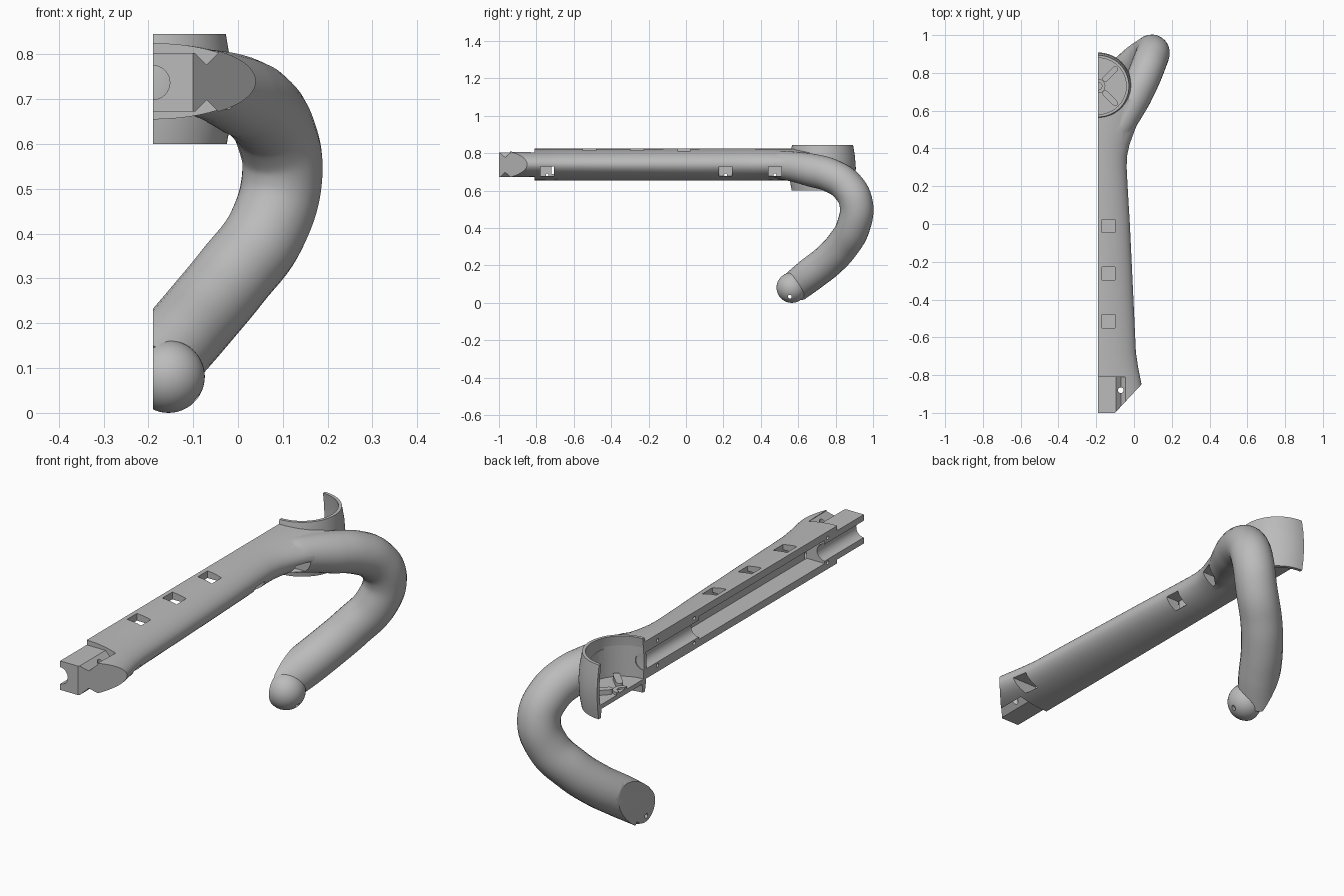
import bpy, bmesh, math
from mathutils import Matrix, Vector

cube = bpy.data.objects.get("Cube")
if cube:
    bpy.data.objects.remove(cube, do_unlink=True)

grey = bpy.data.materials.new("plain grey")
grey.use_nodes = True
grey.diffuse_color = (0.5, 0.5, 0.5, 1)
grey.node_tree.nodes["Principled BSDF"].inputs["Base Color"].default_value = (0.5, 0.5, 0.5, 1)

CUT_X = -0.19      # flat split plane
MID_Z = 0.74       # height of the bar axis
CUP_Y = 0.73


def finish_mesh(bm, name):
    bmesh.ops.remove_doubles(bm, verts=bm.verts, dist=0.0001)
    bmesh.ops.recalc_face_normals(bm, faces=bm.faces)
    mesh = bpy.data.meshes.new(name)
    bm.to_mesh(mesh)
    bm.free()
    mesh.materials.append(grey)
    ob = bpy.data.objects.new(name, mesh)
    bpy.context.collection.objects.link(ob)
    return ob


def box(name, x, y, z):
    bm = bmesh.new()
    bmesh.ops.create_cube(bm, size=1)
    for v in bm.verts:
        v.co = Vector([(a + b) / 2 + c * (b - a) for c, (a, b) in zip(v.co, (x, y, z))])
    return finish_mesh(bm, name)


def turned_box(name, centre, size, angle, axis):
    bm = bmesh.new()
    bmesh.ops.create_cube(bm, size=1)
    move = Matrix.Translation(centre) @ Matrix.Rotation(angle, 4, axis) @ Matrix.Diagonal((*size, 1))
    bmesh.ops.transform(bm, matrix=move, verts=bm.verts)
    return finish_mesh(bm, name)


def rod(name, start, end, radius, sides=32):
    start, end = Vector(start), Vector(end)
    line = end - start
    bm = bmesh.new()
    bmesh.ops.create_cone(bm, cap_ends=True, segments=sides, radius1=radius, radius2=radius,
                          depth=line.length)
    move = Matrix.Translation((start + end) / 2) @ line.to_track_quat('Z', 'Y').to_matrix().to_4x4()
    bmesh.ops.transform(bm, matrix=move, verts=bm.verts)
    return finish_mesh(bm, name)


def loft(name, rings):
    bm = bmesh.new()
    loops = [[bm.verts.new(p) for p in ring] for ring in rings]
    for a, b in zip(loops, loops[1:]):
        for i in range(len(a)):
            j = (i + 1) % len(a)
            bm.faces.new((a[i], a[j], b[j], b[i]))
    bm.faces.new(loops[0])
    bm.faces.new(loops[-1])
    return finish_mesh(bm, name)


def combine(ob, tool, operation='DIFFERENCE'):
    tool.hide_render = True
    mod = ob.modifiers.new("combine", 'BOOLEAN')
    mod.operation, mod.solver, mod.object = operation, 'EXACT', tool
    bpy.context.view_layer.objects.active = ob
    bpy.ops.object.modifier_apply(modifier=mod.name)
    bpy.data.objects.remove(tool, do_unlink=True)


def trim_and_shade(ob):
    combine(ob, box("split", (-1.2, CUT_X), (-2, 2), (-1, 2)))
    bpy.ops.object.select_all(action='DESELECT')
    ob.select_set(True)
    bpy.context.view_layer.objects.active = ob
    bpy.ops.object.shade_smooth_by_angle(angle=math.radians(35))


# Long bar: elliptical sections, narrow in the middle and flaring into the handle
widths = [(-1, .25), (-.85, .23), (-.76, .212), (-.68, .20), (-.4, .187), (0, .168),
          (.2, .156), (.3, .151), (.36, .153), (.42, .166), (.48, .188), (.54, .211),
          (.60, .228), (.66, .232)]
turns = [2 * math.pi * i / 64 for i in range(64)]
body = loft("body_with_handle", [[(CUT_X + w * math.cos(t), y, MID_Z + .085 * math.sin(t))
                                  for t in turns] for y, w in widths])

# Curved handle sweeping out, down and back: x, y, z, thickness
path = [(-.135, .40, .738, .6), (-.075, .52, .735, .85), (.003, .675, .708, .99),
        (.05, .775, .68, 1), (.083, .858, .627, 1), (.099, .909, .535, 1),
        (.065, .895, .41, 1), (-.012, .835, .305, 1), (-.078, .76, .225, 1),
        (-.14, .668, .153, 1), (-.2, .585, .088, .95)]
curve = bpy.data.curves.new("handle", 'CURVE')
curve.dimensions = '3D'
curve.bevel_depth = .09
curve.bevel_resolution = 10
curve.resolution_u = 8
curve.use_fill_caps = True
spline = curve.splines.new('BEZIER')
spline.bezier_points.add(len(path) - 1)
for point, (*co, thickness) in zip(spline.bezier_points, path):
    point.co = co
    point.radius = thickness
    point.handle_left_type = point.handle_right_type = 'AUTO'
holder = bpy.data.objects.new("handle_path", curve)
bpy.context.collection.objects.link(holder)
bpy.context.view_layer.update()
bm = bmesh.new()
bm.from_mesh(holder.evaluated_get(bpy.context.evaluated_depsgraph_get()).to_mesh())
handle = finish_mesh(bm, "handle")
bpy.data.objects.remove(holder, do_unlink=True)
combine(body, handle, 'UNION')

# Rounded handle tip with a small cord hole
bm = bmesh.new()
bmesh.ops.create_uvsphere(bm, u_segments=40, v_segments=24, radius=.081,
                          matrix=Matrix.Translation((-.155, .565, .081)))
combine(body, finish_mesh(bm, "tip"), 'UNION')
combine(body, rod("cord_hole", (-.3, .555, .033), (.1, .555, .033), .01))

# Front joint: slanted side, stepped block and V grooves
normal = Vector((.73, -.68, 0))
combine(body, turned_box("slant", Vector((-.03, -.925, MID_Z)) + normal * .25,
                         (.5, .5, .5), math.atan2(normal.y, normal.x), 'Z'))
for low, high, edge in ((.803, .9, .803), (.6, .672, .672)):
    combine(body, box("step", (-.5, -.045), (-1.1, -.81), (low, high)))
    combine(body, turned_box("groove", (-.07, -.96, edge), (.037, .3, .037), math.pi / 4, 'Y'))
combine(body, rod("pin_hole", (-.07, -.88, .5), (-.07, -.88, 1), .015))

# Inner cable bore and long recess along the split
combine(body, rod("bore", (CUT_X, -1.1, MID_Z - .003), (CUT_X, .75, MID_Z - .003), .038))
combine(body, box("recess", (-.3, -.10), (-.72, .18), (.688, .792)))

# Square windows in the top
for y in (-.515, -.262, -.01):
    combine(body, box("window", (-.17, -.10), (y - .035, y + .035), (MID_Z, .95)))

# Side pockets with screw holes reaching the split
for y in (-.742, .212, .475):
    combine(body, box("pocket", (-.10, .3), (y - .035, y + .035), (.677, .728)))
    for z in (.684, .797):
        combine(body, rod("screw_hole", (-.3, y, z), (-.09, y, z), .008, 16))

# Room for the cup
combine(body, rod("cup_room", (CUT_X, CUP_Y, .58), (CUT_X, CUP_Y, .95), .155, 64))
trim_and_shade(body)

# Barrel-sided cup with a thin floor
profile = [(0, .64), (.145, .64), (.15, .60), (.165, .60), (.174, .65), (.178, .72),
           (.173, .785), (.163, .845), (.149, .845), (.157, .785), (.16, .72), (.155, .66), (0, .66)]
bm = bmesh.new()
verts = [bm.verts.new((CUT_X + r, CUP_Y, z)) for r, z in profile]
edges = [bm.edges.new(pair) for pair in zip(verts, verts[1:])]
bmesh.ops.spin(bm, geom=verts + edges, cent=(CUT_X, CUP_Y, 0), axis=(0, 0, 1),
               angle=2 * math.pi, steps=80)
cup = finish_mesh(bm, "cup")
trim_and_shade(cup)

# Raised hub and spokes on the cup floor
hub = rod("cup_hub", (CUT_X, CUP_Y, .65), (CUT_X, CUP_Y, .672), .038)
combine(hub, rod("hub_hole", (CUT_X, CUP_Y, .664), (CUT_X, CUP_Y, .7), .02))
trim_and_shade(hub)
for side, label in ((1, "back"), (-1, "front")):
    reach = [Vector((CUT_X + d, CUP_Y + side * d, 0)) for d in (.038, .09)]
    spoke = turned_box("cup_spoke_" + label, (reach[0] + reach[1]) / 2 + Vector((0, 0, .667)),
                       ((reach[1] - reach[0]).length, .03, .03), side * math.pi / 4, 'Z')
    for p in reach:
        combine(spoke, rod("round_end", p + Vector((0, 0, .652)), p + Vector((0, 0, .682)), .015, 24), 'UNION')
    trim_and_shade(spoke)
